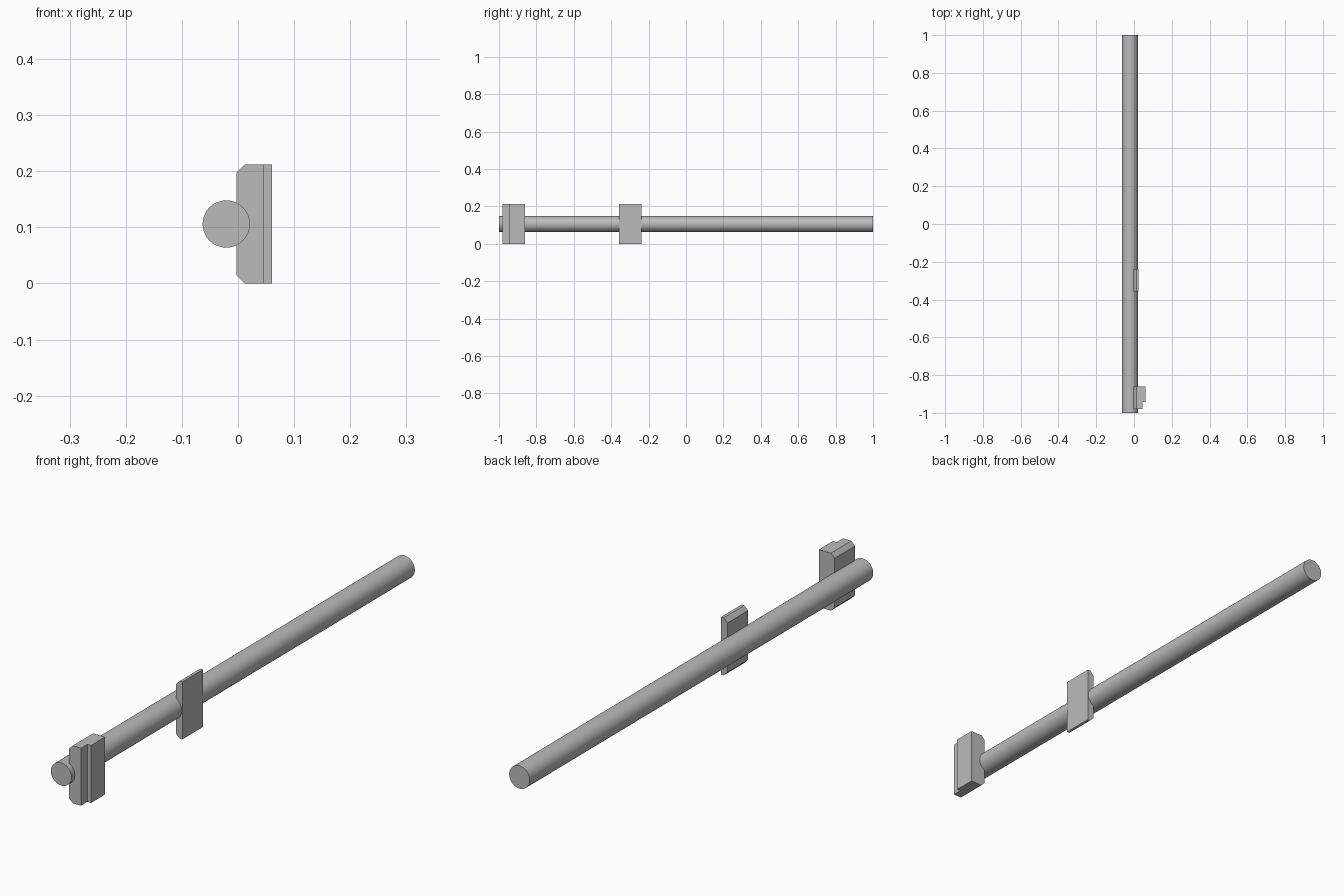
import bpy, bmesh, math

cube = bpy.data.objects.get("Cube")
if cube:
    bpy.data.objects.remove(cube, do_unlink=True)

HEIGHT = 0.212
BACK = -0.003      # block face buried in the rod
CHAMFER = 0.015

steel = bpy.data.materials.new("grey_steel")
steel.use_nodes = True
GREY = (0.5, 0.5, 0.5, 1)
steel.diffuse_color = GREY
steel.node_tree.nodes["Principled BSDF"].inputs["Base Color"].default_value = GREY


def make_block(name, outline):
    """Extrude a plan outline (x, y) upward, then chamfer its two rod-side edges."""
    bm = bmesh.new()
    base = bm.faces.new([bm.verts.new((x, y, 0)) for x, y in outline])
    ext = bmesh.ops.extrude_face_region(bm, geom=[base])
    top = [v for v in ext["geom"] if isinstance(v, bmesh.types.BMVert)]
    bmesh.ops.translate(bm, verts=top, vec=(0, 0, HEIGHT))
    edges = [e for e in bm.edges
             if all(abs(v.co.x - BACK) < 1e-4 for v in e.verts)
             and abs(e.verts[0].co.z - e.verts[1].co.z) < 1e-4]
    bmesh.ops.bevel(bm, geom=edges, offset=CHAMFER, segments=1, affect='EDGES')
    bmesh.ops.recalc_face_normals(bm, faces=bm.faces)
    mesh = bpy.data.meshes.new(name)
    bm.to_mesh(mesh)
    bm.free()
    mesh.materials.append(steel)
    obj = bpy.data.objects.new(name, mesh)
    bpy.context.collection.objects.link(obj)


# Long round rod
bpy.ops.mesh.primitive_cylinder_add(vertices=64, radius=0.042, depth=2,
                                    location=(-0.021, 0, HEIGHT / 2),
                                    rotation=(math.pi / 2, 0, 0))
rod = bpy.context.object
rod.name = "rod"
rod.data.materials.append(steel)
bpy.ops.object.shade_smooth_by_angle(angle=math.radians(30))

# Thick stepped block near the front end
make_block("stepped_block", [(BACK, -0.98), (0.046, -0.98), (0.046, -0.943),
                             (0.061, -0.943), (0.061, -0.861), (BACK, -0.861)])

# Thin plate further along the rod
make_block("thin_plate", [(BACK, -0.357), (0.023, -0.357),
                          (0.023, -0.237), (BACK, -0.237)])
